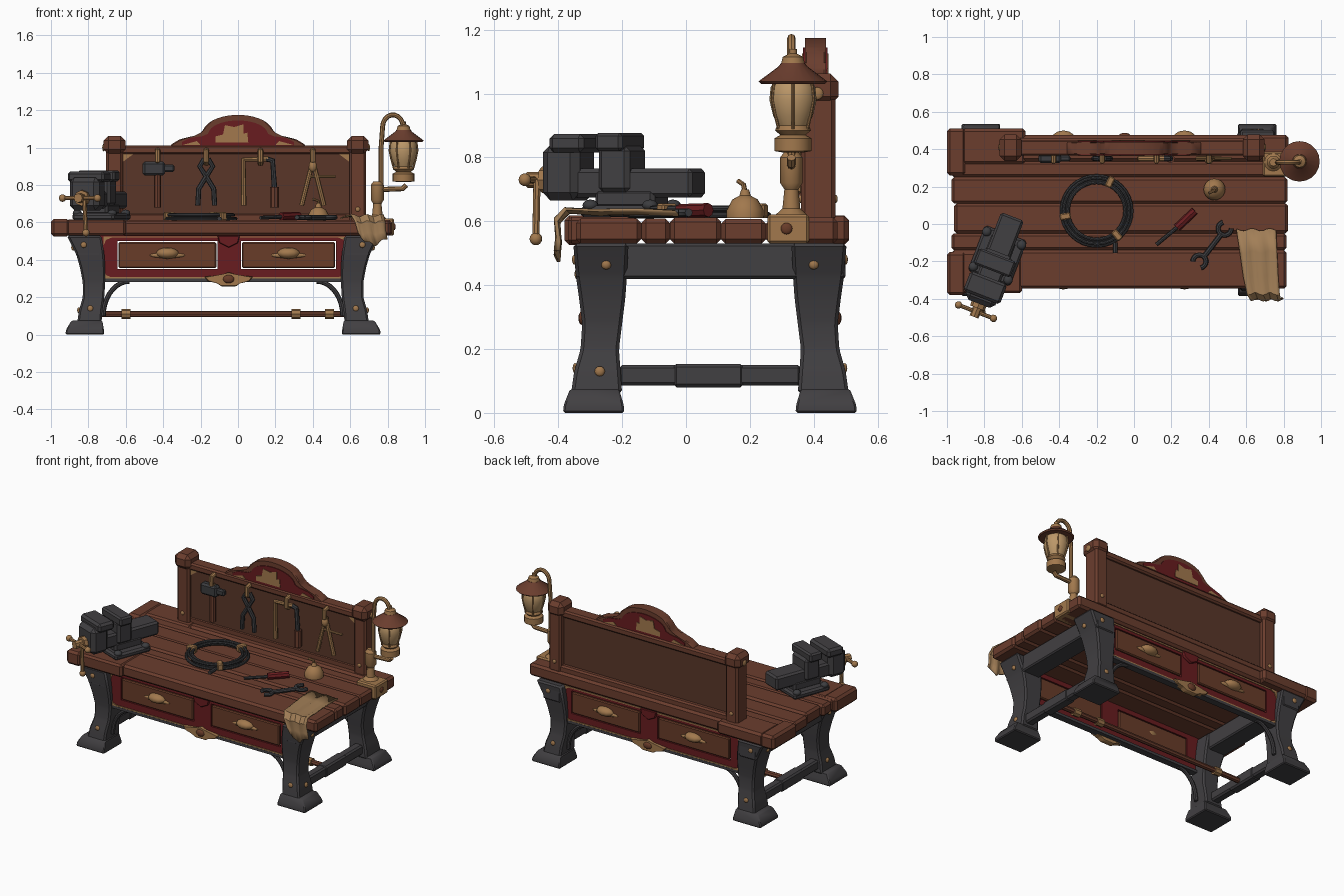
import bpy, bmesh, math, random
from mathutils import Matrix, Vector

random.seed(4)
old = bpy.data.objects.get("Cube")
if old:
    bpy.data.objects.remove(old)


def material(name, red, green, blue):
    mat = bpy.data.materials.new(name)
    mat.use_nodes = True
    mat.diffuse_color = (red, green, blue, 1)
    mat.node_tree.nodes["Principled BSDF"].inputs["Base Color"].default_value = (red, green, blue, 1)
    return mat


wood = material("oak_brown", 0.145, 0.047, 0.027)
dark_wood = material("dark_panel", 0.1, 0.037, 0.022)
drawer_wood = material("drawer_brown", 0.14, 0.045, 0.022)
iron = material("cast_iron", 0.053, 0.05, 0.054)
steel = material("dark_steel", 0.045, 0.046, 0.05)
brass = material("aged_brass", 0.36, 0.19, 0.075)
glass = material("warm_lamp", 0.5, 0.31, 0.14)
red = material("deep_red", 0.14, 0.012, 0.014)
canvas = material("tan_canvas", 0.36, 0.21, 0.095)

MID_X, MID_Y, TOP = -0.08, 0.075, 0.61


def finish(bm, name, mat, place=None, bevel=0):
    if bevel:
        bmesh.ops.bevel(bm, geom=bm.edges[:], offset=bevel, segments=1, affect='EDGES')
    bmesh.ops.recalc_face_normals(bm, faces=bm.faces[:])
    mesh = bpy.data.meshes.new(name)
    bm.to_mesh(mesh)
    bm.free()
    return add_object(mesh, name, mat, place)


def add_object(mesh, name, mat, place=None):
    mesh.materials.clear()
    mesh.materials.append(mat)
    mesh.polygons.foreach_set("use_smooth", [True] * len(mesh.polygons))
    mesh.set_sharp_from_angle(angle=math.radians(35))
    ob = bpy.data.objects.new(name, mesh)
    if place:
        ob.matrix_world = place
    bpy.context.collection.objects.link(ob)
    return ob


def box(name, xs, ys, zs, mat, bevel=0.0, place=None):
    bm = bmesh.new()
    bmesh.ops.create_cube(bm, size=1)
    for v in bm.verts:
        for axis, span in enumerate((xs, ys, zs)):
            v.co[axis] = max(span) if v.co[axis] > 0 else min(span)
    return finish(bm, name, mat, place, bevel)


def loft(name, rings, mat, bevel=0):
    bm = bmesh.new()
    rows = [[bm.verts.new(p) for p in ring] for ring in rings]
    count = len(rows[0])
    for low, high in zip(rows, rows[1:]):
        for i in range(count):
            j = (i + 1) % count
            bm.faces.new((low[i], low[j], high[j], high[i]))
    bm.faces.new(rows[0])
    bm.faces.new(rows[-1])
    return finish(bm, name, mat, None, bevel)


def lathe(name, profile, x, y, mat, sides=20):
    turns = [math.tau * i / sides for i in range(sides)]
    return loft(name, [[(x + r * math.cos(a), y + r * math.sin(a), z) for a in turns] for r, z in profile], mat)


def prism(name, outline, near, far, mat, bevel=0):
    return loft(name, [[(x, y, z) for x, z in outline] for y in (near, far)], mat, bevel)


def tube(name, points, radius, mat, place=None, closed=False):
    curve = bpy.data.curves.new(name, 'CURVE')
    curve.dimensions, curve.bevel_depth, curve.bevel_resolution = '3D', radius, 2
    curve.use_fill_caps = True
    line = curve.splines.new('POLY')
    line.points.add(len(points) - 1)
    line.use_cyclic_u = closed
    for point, co in zip(line.points, points):
        point.co = (*co, 1)
    helper = bpy.data.objects.new(name + "_path", curve)
    mesh = bpy.data.meshes.new_from_object(helper)
    bpy.data.objects.remove(helper)
    return add_object(mesh, name, mat, place)


def ball(name, centre, size, mat, place=None):
    bm = bmesh.new()
    bmesh.ops.create_uvsphere(bm, u_segments=12, v_segments=8, radius=1)
    for v in bm.verts:
        v.co = Vector(centre) + Vector([a * b for a, b in zip(v.co, size)])
    return finish(bm, name, mat, place)


# Plank top with thicker left corners
edges = [-0.345, -0.14, -0.05, 0.11, 0.25, 0.335, 0.475]
for near, far in zip(edges, edges[1:]):
    box("top_plank", (-0.98 + random.random() * 0.02, 0.815 + random.random() * 0.012),
        (near, far), (0.53, TOP + random.uniform(-0.006, 0.004)), wood, 0.014)
for near, far in ((-0.38, -0.15), (0.26, 0.51)):
    box("corner_board", (-1, -0.9), (near, far), (0.525, 0.618), wood, 0.015)
box("back_left_board", (-0.92, -0.58), (0.32, 0.51), (0.53, 0.615), wood, 0.015)
box("front_left_board", (-0.92, -0.6), (-0.37, -0.15), (0.53, 0.614), wood, 0.012)

# Legs, feet, bolts: offsets from the middle (z, x inner, x outer, y inner, y outer)
leg_shape = [(0.06, 0.65, 0.78, 0.275, 0.435), (0.13, 0.645, 0.77, 0.28, 0.425), (0.2, 0.635, 0.75, 0.285, 0.405),
             (0.28, 0.63, 0.75, 0.275, 0.4), (0.36, 0.63, 0.765, 0.265, 0.41), (0.43, 0.635, 0.785, 0.26, 0.42),
             (0.53, 0.65, 0.835, 0.255, 0.428)]
foot_shape = [(0, 0.635, 0.842, 0.268, 0.46), (0.025, 0.637, 0.84, 0.27, 0.458), (0.075, 0.645, 0.81, 0.285, 0.438)]


def rings_for(shape, sx, sy):
    corners = ((0, 0), (1, 0), (1, 1), (0, 1))
    return [[(MID_X + sx * (xb if i else xa), MID_Y + sy * (yb if j else ya), z) for i, j in corners]
            for z, xa, xb, ya, yb in shape]


for sx in (-1, 1):
    for sy in (-1, 1):
        loft("leg", rings_for(leg_shape, sx, sy), iron, 0.01)
        loft("foot", rings_for(foot_shape, sx, sy), iron, 0.006)
        for x, y, z in ((0.745, 0.424, 0.48), (0.71, 0.422, 0.14)):
            ball("leg_stud", (MID_X + sx * x, MID_Y + sy * y, z), (0.016, 0.008, 0.016), brass)
        ball("rail_bolt", (MID_X + sx * 0.8, MID_Y + sy * 0.325, 0.465), (0.012, 0.016, 0.016), brass)
        # Curved brace under the apron
        arc = [math.radians(a) for a in range(0, 91, 10)]
        tube("arch_brace", [(MID_X + sx * (0.5 + 0.14 * math.cos(a)), MID_Y + sy * 0.36, 0.1 + 0.185 * math.sin(a))
                            for a in arc], 0.013, iron)
    ball("foot_bolt", (MID_X + sx * 0.77, -0.27, 0.13), (0.01, 0.016, 0.016), brass)
    side = MID_X + sx * 0.72
    box("side_rail", (side - 0.065, side + 0.065), (-0.345, 0.5), (0.42, 0.53), iron, 0.008)
    box("lower_rail", (side - 0.03, side + 0.03), (-0.21, 0.36), (0.085, 0.15), iron, 0.01)
    box("rail_sleeve", (side - 0.034, side + 0.034), (-0.04, 0.18), (0.08, 0.153), iron, 0.01)

# Foot rod with brass rings
tube("foot_rod", [(-0.8, 0.05, 0.11), (0.64, 0.05, 0.11)], 0.017, wood)
for x in (-0.6, 0.31, 0.49):
    tube("rod_ring", [(x - 0.024, 0.05, 0.11), (x + 0.024, 0.05, 0.11)], 0.026, brass)

# Front and back aprons with two drawers each, set back under the top
for s in (-1, 1):
    def depth(a, b):
        return MID_Y + s * a, MID_Y + s * b
    frame = depth(0.355, 0.38)
    left, inner_left, inner_right, right = -0.645, -0.11, 0.015, 0.525
    for xs, zs in (((-0.74, 0.6), (0.5, 0.535)), ((-0.74, 0.6), (0.295, 0.35)), ((-0.74, left), (0.35, 0.5)),
                   ((inner_left, inner_right), (0.35, 0.5)), ((right, 0.6), (0.35, 0.5))):
        box("apron_frame", xs, frame, zs, red)
    box("apron_edge", (-0.72, 0.58), depth(0.34, 0.385), (0.282, 0.3), iron)
    for z in (0.304, 0.522):
        box("apron_trim", (-0.72, 0.58), depth(0.38, 0.384), (z - 0.004, z + 0.004), brass)
    for a, b in ((left, inner_left), (inner_right, right)):
        box("drawer", (a + 0.006, b - 0.006), depth(0.35, 0.385), (0.356, 0.494), drawer_wood, 0.006)
        middle, face = (a + b) / 2, depth(0.385, 0)[0]
        ball("drawer_pull", (middle, face, 0.435), (0.06, 0.04, 0.03), brass)
        ball("pull_plate", (middle, face, 0.424), (0.095, 0.012, 0.015), brass)
    for x, dx in ((-0.72, 1), (0.58, -1)):
        for z, dz in ((0.3, 1), (0.525, -1)):
            prism("corner_mount", [(x, z), (x + dx * 0.06, z), (x + dx * 0.015, z + dz * 0.018), (x, z + dz * 0.05)],
                  *depth(0.379, 0.386), brass)
    prism("apron_shield", [(-0.11, 0.53), (0.01, 0.53), (0.0, 0.49), (-0.05, 0.465), (-0.1, 0.49)],
          *depth(0.37, 0.395), red, 0.004)
    half = [(0.13, 0.31), (0.11, 0.285), (0.06, 0.278), (0.04, 0.258)]
    prism("apron_crest", [(-0.05 + x, z) for x, z in half] + [(-0.05 - x, z) for x, z in half[::-1]]
          + [(-0.08, 0.32), (-0.05, 0.335), (-0.02, 0.32)], *depth(0.365, 0.4), brass, 0.004)
    ball("crest_boss", (-0.05, depth(0.4, 0)[0], 0.297), (0.03, 0.012, 0.022), drawer_wood)

# Tool board with posts and rails
box("tool_board", (-0.63, 0.61), (0.385, 0.43), (0.61, 0.98), dark_wood)
box("board_top_rail", (-0.63, 0.61), (0.365, 0.45), (0.965, 1.012), wood, 0.01)
box("board_foot_rail", (-0.63, 0.61), (0.38, 0.46), (0.6, 0.65), wood, 0.01)
for x in (-0.66, 0.64):
    inward = 1 if x < 0 else -1
    box("board_post", (x - 0.045, x + 0.045), (0.36, 0.468), (0.6, 1.0), wood, 0.012)
    box("post_cap", (x - 0.058, x + 0.058), (0.338, 0.478), (0.965, 1.063), wood, 0.026)
    ball("cap_stud", (x - inward * 0.058, 0.41, 1.0), (0.008, 0.02, 0.02), brass)
    for y in (0.36, 0.468):
        ball("post_stud", (x, y, 0.67), (0.013, 0.007, 0.013), brass)
    prism("board_corner", [(x + inward * 0.046, 0.965), (x + inward * 0.1, 0.965), (x + inward * 0.046, 0.925)],
          0.379, 0.386, brass)

# Arched crest with red panels and emblems
shoulder = [(0.36, 0.99), (0.36, 1.015), (0.31, 1.045), (0.23, 1.058), (0.195, 1.075)]
arch = [(0.19 * math.cos(math.radians(a)), 1.075 + 0.1 * math.sin(math.radians(a))) for a in range(15, 166, 10)]
crest = shoulder + arch + [(-x, z) for x, z in shoulder[::-1]]
prism("crest", crest, 0.372, 0.438, wood, 0.006)
for face, out in ((0.372, -1), (0.438, 1)):
    panel = [(x * 0.83, 1.012 + (z - 0.99) * 0.72) for x, z in crest]
    prism("crest_panel", panel, face, face + out * 0.005, red)
    prism("crest_emblem", [(-0.12, 1.028), (0.055, 1.028), (0.05, 1.08), (0.03, 1.075), (0.03, 1.125), (-0.02, 1.11),
                           (-0.07, 1.12), (-0.08, 1.07), (-0.12, 1.06)], face, face + out * 0.009, brass)
    for side in (-1, 1):
        prism("crest_corner", [(side * 0.3, 1.013), (side * 0.2, 1.013), (side * 0.22, 1.035)],
              face, face + out * 0.008, brass)

# Hanging tools
HANG = 0.35
for x in (-0.43, -0.17, 0.12, 0.4):
    tube("tool_hook", [(x, 0.37, 0.985), (x, 0.335, 0.98), (x, 0.335, 0.93), (x, 0.36, 0.915)], 0.015, brass)


def hang(name, flat, radius, mat):
    tube(name, [(x, HANG, z) for x, z in flat], radius, mat)


hang("hammer_handle", [(-0.43, 0.68), (-0.43, 0.86)], 0.019, wood)
box("hammer_head", (-0.51, -0.39), (0.325, 0.375), (0.85, 0.925), steel, 0.012)
box("hammer_peen", (-0.4, -0.34), (0.335, 0.365), (0.87, 0.91), steel, 0.008)
for s in (-1, 1):
    hang("plier_arm", [(-0.17 + s * x, z) for x, z in ((0.045, 0.69), (0.04, 0.78), (0, 0.845), (-0.035, 0.9), (-0.01, 0.94))],
         0.014, steel)
    hang("compass_leg", [(0.4, 0.93), (0.4 + s * 0.06, 0.69)], 0.013, brass)
ball("compass_pivot", (0.4, 0.34, 0.9), (0.022, 0.02, 0.03), brass)
hang("compass_bar", [(0.38, 0.845), (0.52, 0.845)], 0.008, brass)
hang("saw_frame", [(0.03, 0.69), (0.03, 0.935), (0.16, 0.94)], 0.015, brass)
hang("saw_back", [(0.15, 0.94), (0.185, 0.93), (0.195, 0.78)], 0.015, steel)
hang("saw_handle", [(0.195, 0.68), (0.195, 0.79)], 0.024, wood)

# Bench vise, turned on the corner
vise = Matrix.Translation((-0.73, -0.17, 0)) @ Matrix.Rotation(math.radians(-21), 4, 'Z')
for name, xs, ys, zs, soft in (("vise_base", (-0.12, 0.12), (-0.13, 0.13), (TOP, 0.65), 0.012),
                               ("vise_neck", (-0.07, 0.07), (-0.1, 0.1), (0.64, 0.7), 0.012),
                               ("vise_slide", (-0.065, 0.065), (-0.2, 0.225), (0.675, 0.765), 0.012),
                               ("fixed_jaw", (-0.08, 0.08), (-0.085, 0.02), (0.69, 0.835), 0.015),
                               ("fixed_jaw_top", (-0.105, 0.105), (-0.085, 0.005), (0.82, 0.877), 0.01),
                               ("moving_jaw", (-0.085, 0.085), (-0.275, -0.15), (0.665, 0.84), 0.025),
                               ("moving_jaw_top", (-0.105, 0.105), (-0.24, -0.125), (0.815, 0.873), 0.014)):
    box(name, xs, ys, zs, iron, soft, vise)
for x in (-0.1, 0.1):
    for y in (-0.1, 0.1):
        ball("vise_bolt", (x, y, 0.65), (0.025, 0.025, 0.018), steel, vise)
tube("vise_collar", [(0, -0.25, 0.73), (0, -0.3, 0.73)], 0.042, brass, vise)
tube("vise_screw", [(0, -0.28, 0.73), (0, -0.35, 0.73)], 0.025, brass, vise)
tube("vise_handle", [(-0.1, -0.32, 0.73), (0.1, -0.32, 0.73)], 0.011, brass, vise)
tube("vise_lever", [(0.02, -0.31, 0.73), (0.03, -0.31, 0.55)], 0.012, brass, vise)
for centre in ((-0.1, -0.32, 0.73), (0.1, -0.32, 0.73), (0.03, -0.31, 0.545)):
    ball("handle_knob", centre, (0.02, 0.02, 0.02), brass, vise)

# Lantern on its stand
box("lantern_block", (0.69, 0.835), (0.255, 0.385), (0.53, 0.622), brass, 0.008)
ball("block_bolt", (0.835, 0.315, 0.577), (0.008, 0.018, 0.018), drawer_wood)
lathe("lantern_stem", [(0.05, 0.62), (0.028, 0.64), (0.022, 0.7), (0.035, 0.72), (0.035, 0.8), (0.02, 0.82)], 0.745, 0.33, brass, 12)
tube("lantern_arm", [(0.74, 0.33, 0.775), (0.88, 0.33, 0.78), (0.9, 0.33, 0.8)], 0.014, brass)
bend = [math.radians(a) for a in range(180, -1, -20)]
tube("lantern_hook", [(0.765, 0.33, 0.78), (0.765, 0.33, 1.0)]
     + [(0.828 + 0.055 * math.cos(a), 0.33, 1.11 + 0.065 * math.sin(a)) for a in bend], 0.013, brass)
LX, LY = 0.885, 0.335
lathe("lantern_base", [(0.03, 0.815), (0.058, 0.82), (0.058, 0.86), (0.04, 0.87), (0.056, 0.885), (0.05, 0.9)], LX, LY, brass)
lathe("lantern_glass", [(0.045, 0.895), (0.062, 0.93), (0.074, 0.98), (0.07, 1.02), (0.055, 1.045)], LX, LY, glass)
for i in range(6):
    a = math.tau * i / 6
    tube("lantern_cage", [(LX + r * math.cos(a), LY + r * math.sin(a), z)
                          for r, z in ((0.052, 0.89), (0.066, 0.94), (0.075, 0.985), (0.068, 1.04))], 0.005, brass)
lathe("lantern_hood", [(0.1, 1.03), (0.108, 1.038), (0.045, 1.085), (0.038, 1.095)], LX, LY, wood)
lathe("lantern_cap", [(0.038, 1.09), (0.032, 1.115), (0.012, 1.125), (0.012, 1.14)], LX, LY, brass, 12)

# Cable coil with ties
for radius, z in ((0.188, 0.62), (0.162, 0.622), (0.176, 0.64), (0.152, 0.636)):
    tube("cable_coil", [(-0.2 + radius * math.cos(math.tau * i / 32), 0.07 + radius * math.sin(math.tau * i / 32), z)
                        for i in range(32)], 0.009, steel, None, True)
for angle in (65, 190, 310):
    a = math.radians(angle)
    spot = Matrix.Translation((-0.2 + 0.17 * math.cos(a), 0.07 + 0.17 * math.sin(a), 0)) @ Matrix.Rotation(a, 4, 'Z')
    box("cable_tie", (-0.03, 0.03), (-0.018, 0.018), (TOP, 0.655), brass, 0.006, spot)

# Loose tools and oil can
tube("driver_shaft", [(0.12, -0.11, 0.625), (0.24, -0.01, 0.63)], 0.01, steel)
tube("driver_handle", [(0.23, -0.02, 0.632), (0.325, 0.07, 0.635)], 0.022, red)
tube("wrench_shaft", [(0.37, -0.18, 0.625), (0.47, -0.05, 0.625)], 0.014, steel)
for x, y, tilt in ((0.35, -0.2, 0.9), (0.485, -0.025, -2.2)):
    jaw = [(x + 0.035 * math.cos(tilt + t / 4), y + 0.035 * math.sin(tilt + t / 4), 0.627) for t in range(-9, 10)]
    tube("wrench_jaw", jaw, 0.013, steel)
tube("loose_pin", [(-0.1, -0.155, 0.62), (-0.1, -0.1, 0.62)], 0.012, steel)
lathe("oil_can", [(0.058, TOP), (0.058, 0.635), (0.04, 0.668), (0.018, 0.68), (0.012, 0.7)], 0.43, 0.185, brass)
tube("oil_spout", [(0.43, 0.185, 0.69), (0.43, 0.18, 0.715), (0.4, 0.165, 0.725)], 0.008, brass)

# Canvas rag draped over the front edge
drape = [(-0.03, 0.622), (-0.15, 0.626), (-0.28, 0.624), (-0.37, 0.63), (-0.4, 0.6), (-0.395, 0.54), (-0.4, 0.475)]
bm = bmesh.new()
bmesh.ops.create_grid(bm, x_segments=12, y_segments=len(drape) - 1, size=1)
for v in bm.verts:
    u, row = v.co.x, round((v.co.y + 1) / 2 * (len(drape) - 1))
    y, z = drape[row]
    fold = 0.007 * math.sin(u * 7 + row * 0.6)
    v.co = (0.655 + 0.012 * row + u * (0.105 - 0.006 * row), y - fold, z + fold + (0.04 * abs(u) if row > 5 else 0))
rag = finish(bm, "canvas_rag", canvas)
rag.modifiers.new("thickness", 'SOLIDIFY').thickness = 0.008
